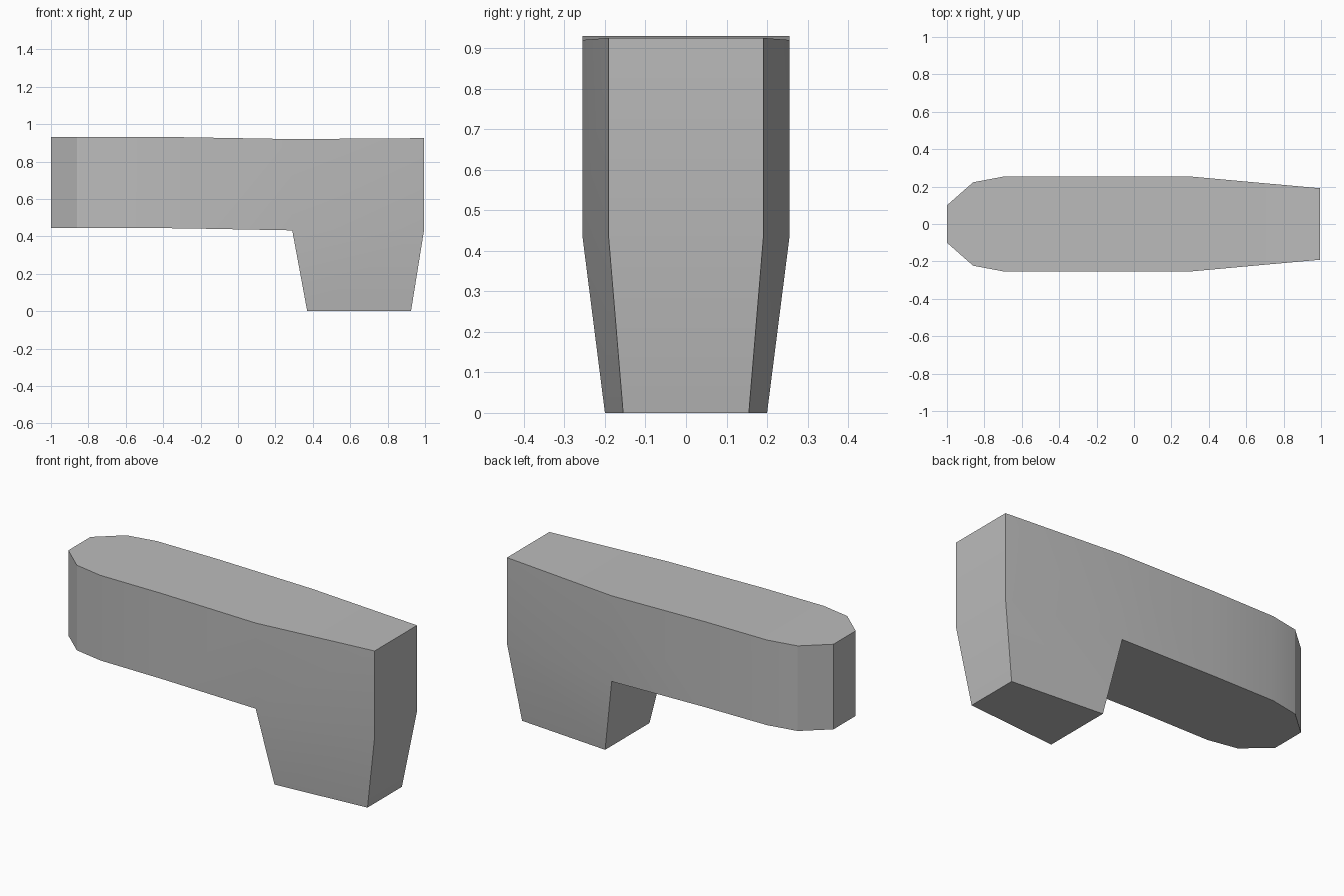
import bpy
import bmesh
import math

cube = bpy.data.objects.get("Cube")
if cube:
    bpy.data.objects.remove(cube, do_unlink=True)

# One flat colour
grey = bpy.data.materials.new("plain grey")
grey.use_nodes = True
COLOUR = (0.5, 0.5, 0.5, 1)
grey.diffuse_color = COLOUR
grey.node_tree.nodes["Principled BSDF"].inputs["Base Color"].default_value = COLOUR

# Half plan of the long body: x, half width, bottom, top
STATIONS = [
    (-1.0, 0.10, 0.445, 0.93),
    (-0.86, 0.223, 0.445, 0.93),
    (-0.69, 0.255, 0.445, 0.93),
    (-0.3, 0.255, 0.443, 0.93),
    (0.29, 0.255, 0.432, 0.92),
    (0.995, 0.191, 0.435, 0.925),
]
# Sole of the leg: x, half width
SOLE = [(0.37, 0.20), (0.925, 0.155)]

bm = bmesh.new()


def pair(x, y, z):
    """Mirrored front and back vertices."""
    return bm.verts.new((x, -y, z)), bm.verts.new((x, y, z))


low = [pair(x, y, b) for x, y, b, t in STATIONS]
high = [pair(x, y, t) for x, y, b, t in STATIONS]
sole = [pair(x, y, 0) for x, y in SOLE]


def walls(lower, upper):
    """Front and back walls between two rows of mirrored pairs."""
    for i in range(len(lower) - 1):
        for s in (0, 1):
            bm.faces.new((lower[i][s], lower[i + 1][s], upper[i + 1][s], upper[i][s]))


def cap(a, b):
    """Face across the model between two mirrored pairs."""
    bm.faces.new((a[0], a[1], b[1], b[0]))


# Body: walls, both ends, top, and underside up to the leg
walls(low, high)
cap(low[0], high[0])
cap(low[-1], high[-1])
for a, b in zip(high, high[1:]):
    cap(a, b)
for a, b in zip(low[:-1], low[1:-1]):
    cap(a, b)

# Tapered leg continuing down from the body
walls(sole, low[-2:])
cap(sole[0], low[-2])
cap(sole[1], low[-1])
cap(sole[0], sole[1])

bmesh.ops.recalc_face_normals(bm, faces=bm.faces)
mesh = bpy.data.meshes.new("body_with_leg")
bm.to_mesh(mesh)
bm.free()
mesh.materials.append(grey)
body = bpy.data.objects.new("body_with_leg", mesh)
bpy.context.collection.objects.link(body)

bpy.ops.object.select_all(action='DESELECT')
body.select_set(True)
bpy.context.view_layer.objects.active = body
bpy.ops.object.shade_smooth_by_angle(angle=math.radians(30))
